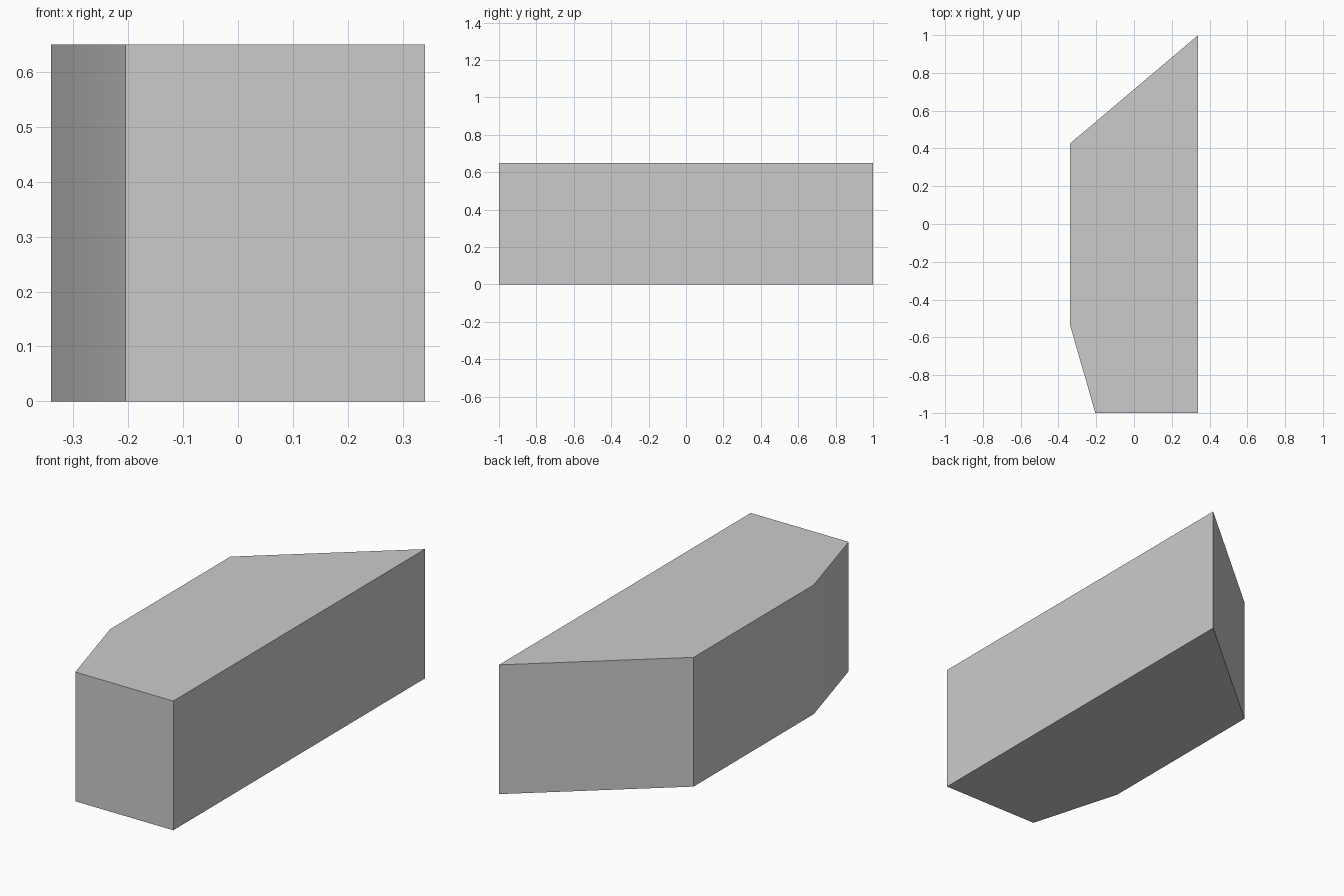
import bpy
import bmesh

cube = bpy.data.objects.get("Cube")
if cube:
    bpy.data.objects.remove(cube, do_unlink=True)

HEIGHT = 0.65

# Plain grey finish
grey = bpy.data.materials.new("light_grey")
grey.use_nodes = True
colour = (0.6, 0.6, 0.6, 1)
grey.diffuse_color = colour
grey.node_tree.nodes["Principled BSDF"].inputs["Base Color"].default_value = colour

# Block outline, extruded straight up
outline = [(-0.205, -1), (0.34, -1), (0.34, 1), (-0.34, 0.425), (-0.34, -0.53)]
bm = bmesh.new()
base = bm.faces.new([bm.verts.new((x, y, 0)) for x, y in outline])
top = bmesh.ops.extrude_face_region(bm, geom=[base], use_keep_orig=True)
top_verts = [v for v in top["geom"] if isinstance(v, bmesh.types.BMVert)]
bmesh.ops.translate(bm, verts=top_verts, vec=(0, 0, HEIGHT))
bmesh.ops.recalc_face_normals(bm, faces=bm.faces)
mesh = bpy.data.meshes.new("angled_block")
bm.to_mesh(mesh)
bm.free()
mesh.materials.append(grey)

block = bpy.data.objects.new("angled_block", mesh)
bpy.context.collection.objects.link(block)

# Soften only the shallow side bend
bpy.ops.object.select_all(action="DESELECT")
block.select_set(True)
bpy.context.view_layer.objects.active = block
bpy.ops.object.shade_smooth_by_angle()
